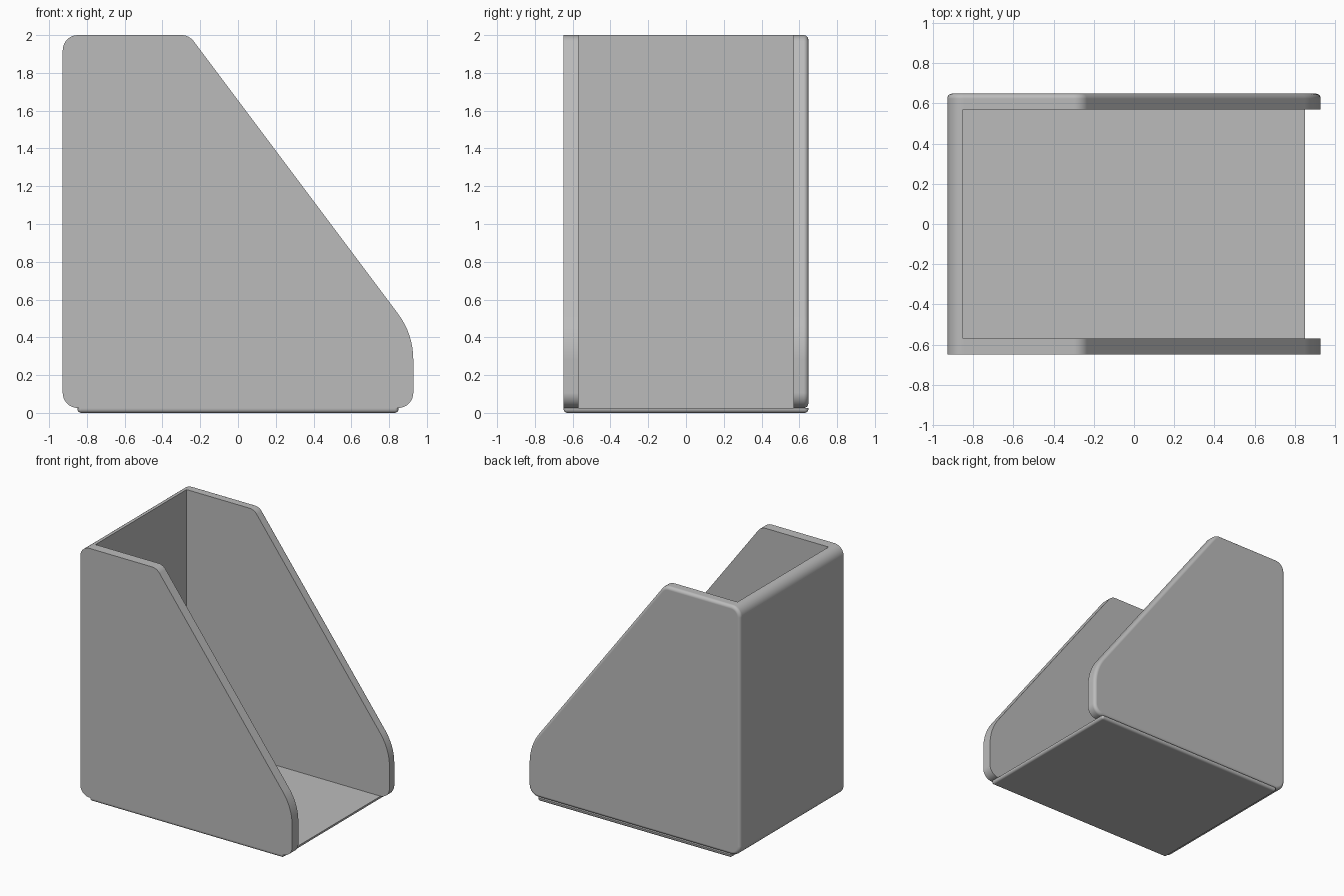
import bpy, bmesh, math
from mathutils import Vector

if "Cube" in bpy.data.objects:
    bpy.data.objects.remove(bpy.data.objects["Cube"])

X, Y, WALL = 0.928, 0.648, 0.078
FLOOR = 0.026

grey = bpy.data.materials.new("mid_grey")
grey.diffuse_color = (0.5, 0.5, 0.5, 1)
grey.use_nodes = True
grey.node_tree.nodes["Principled BSDF"].inputs["Base Color"].default_value = grey.diffuse_color


def rounded(corners, steps=8):
    """Round each (x, z, radius) corner of a convex outline."""
    pts = []
    for i, (x, z, r) in enumerate(corners):
        p = Vector((x, z))
        a = (Vector(corners[i - 1][:2]) - p).normalized()
        b = (Vector(corners[(i + 1) % len(corners)][:2]) - p).normalized()
        half = a.angle(b) / 2
        centre = p + (a + b).normalized() * r / math.sin(half)
        start = p + a * r / math.tan(half) - centre
        end = p + b * r / math.tan(half) - centre
        sweep = math.pi - 2 * half
        for k in range(steps + 1):
            t = k / steps
            v = (start * math.sin((1 - t) * sweep) + end * math.sin(t * sweep)) / math.sin(sweep)
            pts.append(centre + v)
    return pts


def finish(name, bm):
    bmesh.ops.recalc_face_normals(bm, faces=bm.faces[:])
    mesh = bpy.data.meshes.new(name)
    bm.to_mesh(mesh)
    bm.free()
    mesh.materials.append(grey)
    obj = bpy.data.objects.new(name, mesh)
    bpy.context.collection.objects.link(obj)
    return obj


def box(name, lo, hi, bevel=0):
    """Box with all edges except the top rim optionally rounded."""
    bm = bmesh.new()
    bmesh.ops.create_cube(bm, size=1)
    for v in bm.verts:
        v.co = [l + (c + 0.5) * (h - l) for l, h, c in zip(lo, hi, v.co)]
    if bevel:
        edges = [e for e in bm.edges if any(v.co.z < lo[2] + 1e-5 for v in e.verts)]
        bmesh.ops.bevel(bm, geom=edges, offset=bevel, segments=4,
                        profile=0.5, affect='EDGES')
    return finish(name, bm)


def smooth(obj):
    """Smooth the rounded edges while the large faces stay flat."""
    bpy.ops.object.select_all(action='DESELECT')
    obj.select_set(True)
    bpy.context.view_layer.objects.active = obj
    bpy.ops.object.shade_smooth_by_angle(angle=math.radians(35))
    mod = obj.modifiers.new("flat_faces", 'WEIGHTED_NORMAL')
    mod.weight = 100
    mod.keep_sharp = True


# Side profile swept across the width, with its rear (+y) outer rim rounded
outline = rounded([(-X, FLOOR, 0.08), (X, FLOOR, 0.08), (X, 0.417, 0.40),
                   (-0.259, 2.0, 0.08), (-X, 2.0, 0.08)])
bm = bmesh.new()
face = bm.faces.new([bm.verts.new((p.x, -Y, p.y)) for p in outline])
ext = bmesh.ops.extrude_face_region(bm, geom=[face], use_keep_orig=True)
for v in ext['geom']:
    if isinstance(v, bmesh.types.BMVert):
        v.co.y = Y
rim = [e for e in bm.edges if all(v.co.y > Y - 1e-5 for v in e.verts)]
bmesh.ops.recalc_face_normals(bm, faces=bm.faces[:])
bmesh.ops.bevel(bm, geom=rim, offset=0.025, segments=5, profile=0.5, affect='EDGES')
walls = finish("side_and_back_walls", bm)

# Hollow the inside, leaving two side panels and the back wall
cutter = box("inside_cutter", (-X + WALL, -Y + WALL, -1), (2, Y - WALL, 3))
cutter.hide_render = True
mod = walls.modifiers.new("hollow", 'BOOLEAN')
mod.operation = 'DIFFERENCE'
mod.solver = 'EXACT'
mod.object = cutter
bpy.context.view_layer.objects.active = walls
bpy.ops.object.modifier_apply(modifier="hollow")
bpy.data.objects.remove(cutter)
smooth(walls)

# Thin floor plate beneath the walls with softened lower and corner edges
floor = box("floor_plate", (-0.85, -Y, 0), (0.85, Y, FLOOR), 0.02)
smooth(floor)
